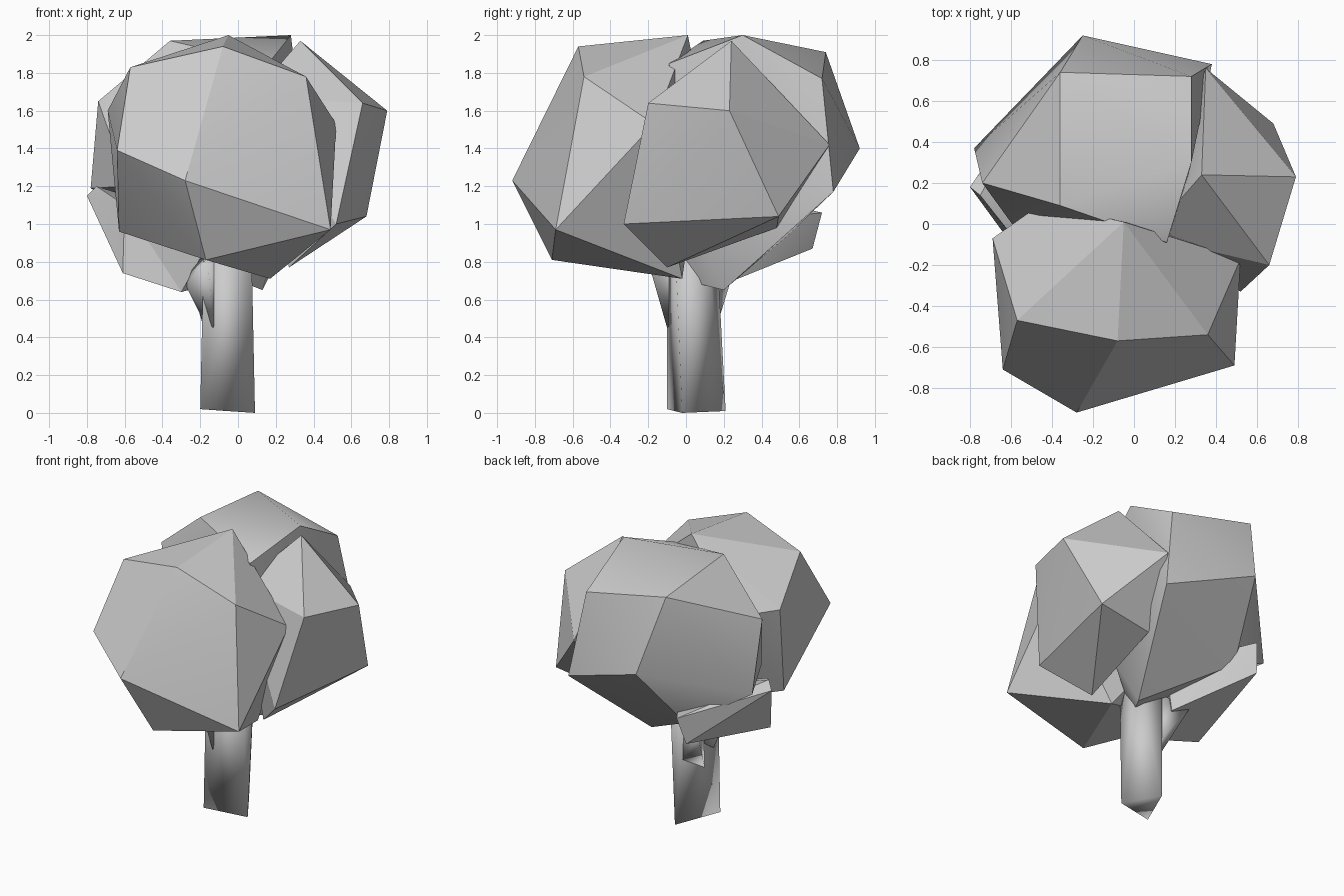
import bpy
import bmesh
import math

# Remove the default cube
default_cube = bpy.data.objects.get("Cube")
if default_cube is not None:
    bpy.data.objects.remove(default_cube, do_unlink=True)


def make_material(name, colour):
    material = bpy.data.materials.new(name)
    material.use_nodes = True
    material.diffuse_color = colour
    shader = material.node_tree.nodes.get("Principled BSDF")
    shader.inputs["Base Color"].default_value = colour
    return material


def faceted_part(name, corners, material, smooth_angle):
    """Wrap a faceted closed skin around a few corner points."""
    bm = bmesh.new()
    for corner in corners:
        bm.verts.new(corner)
    hull = bmesh.ops.convex_hull(bm, input=list(bm.verts))
    unused = set(hull["geom_interior"]) | set(hull["geom_unused"])
    loose = [item for item in unused if isinstance(item, bmesh.types.BMVert)]
    if loose:
        bmesh.ops.delete(bm, geom=loose, context="VERTS")
    bmesh.ops.recalc_face_normals(bm, faces=list(bm.faces))

    mesh = bpy.data.meshes.new(name)
    bm.to_mesh(mesh)
    bm.free()
    mesh.materials.append(material)
    part = bpy.data.objects.new(name, mesh)
    bpy.context.collection.objects.link(part)

    # Soften shallow folds only, keep the strong facets crisp
    bpy.ops.object.select_all(action="DESELECT")
    part.select_set(True)
    bpy.context.view_layer.objects.active = part
    bpy.ops.object.shade_smooth_by_angle(angle=math.radians(smooth_angle))
    return part


grey = make_material("plain_grey", (.6, .6, .6, 1))

# Front foliage clump
front_foliage = [
    (-.05, .01, 2), (-.08, -.57, 1.94), (-.57, -.47, 1.83),
    (.36, -.54, 1.78), (.52, -.17, 1.53), (-.69, -.07, 1.6),
    (-.64, -.71, 1.39), (-.28, -.92, 1.23), (.49, -.69, .97),
    (-.63, -.2, .96), (-.17, -.71, .81), (.17, -.02, .71),
    (-.45, .1, 1.55),
]

# Back foliage clump
back_foliage = [
    (.28, .3, 2), (-.36, .09, 1.97), (-.36, .74, 1.91),
    (.16, -.09, 1.85), (.28, .72, 1.77), (-.74, .2, 1.65),
    (-.25, .92, 1.4), (-.78, .37, 1.19), (.38, .78, 1.17),
    (-.58, -.02, 1.2), (-.38, .55, .95), (.13, .2, .65),
    (.22, .05, 1), (-.02, -.04, .71),
]

# Side foliage clump
side_foliage = [
    (.33, .24, 1.97), (.66, -.2, 1.64), (.79, .23, 1.6),
    (.35, .76, 1.42), (.68, .49, 1.04), (.52, -.33, 1),
    (.28, .48, .98), (.27, -.1, .77), (.07, -.06, 1.67),
]

# Small low foliage clump on the other side
low_foliage = [
    (-.8, .18, 1.15), (-.75, .14, 1.2), (-.43, .72, 1.06),
    (-.47, .67, .87), (-.61, -.08, .74), (-.3, -.08, .64),
    (-.15, .2, .68), (-.1, .2, 1), (-.6, -.05, 1.1),
]

# Three-sided trunk that widens to four corners under the foliage
trunk = [
    (-.2, -.1, .02), (.09, -.02, 0), (-.06, .21, .01),
    (-.18, -.1, .95), (.07, -.06, .95), (.06, .1, .95), (-.1, .16, .95),
]

# Two short branches forking out of the trunk
front_branch = [
    (-.19, -.04, .5), (-.13, -.1, .45), (-.28, -.02, .68),
    (-.16, -.2, .8), (-.28, .1, .74), (-.1, .1, .6), (-.1, 0, .9),
]
back_branch = [
    (-.15, 0, .35), (-.08, .16, .45), (-.26, .24, .71),
    (-.2, .1, .8), (-.1, .16, .8), (-.05, .05, .6),
]

foliage = {
    "front_foliage": (front_foliage, 22),
    "back_foliage": (back_foliage, 32),
    "side_foliage": (side_foliage, 25),
    "low_foliage": (low_foliage, 25),
}
for part_name, (corners, smooth_angle) in foliage.items():
    faceted_part(part_name, corners, grey, smooth_angle)

wood = {
    "trunk": trunk,
    "front_branch": front_branch,
    "back_branch": back_branch,
}
for part_name, corners in wood.items():
    faceted_part(part_name, corners, grey, 130)
